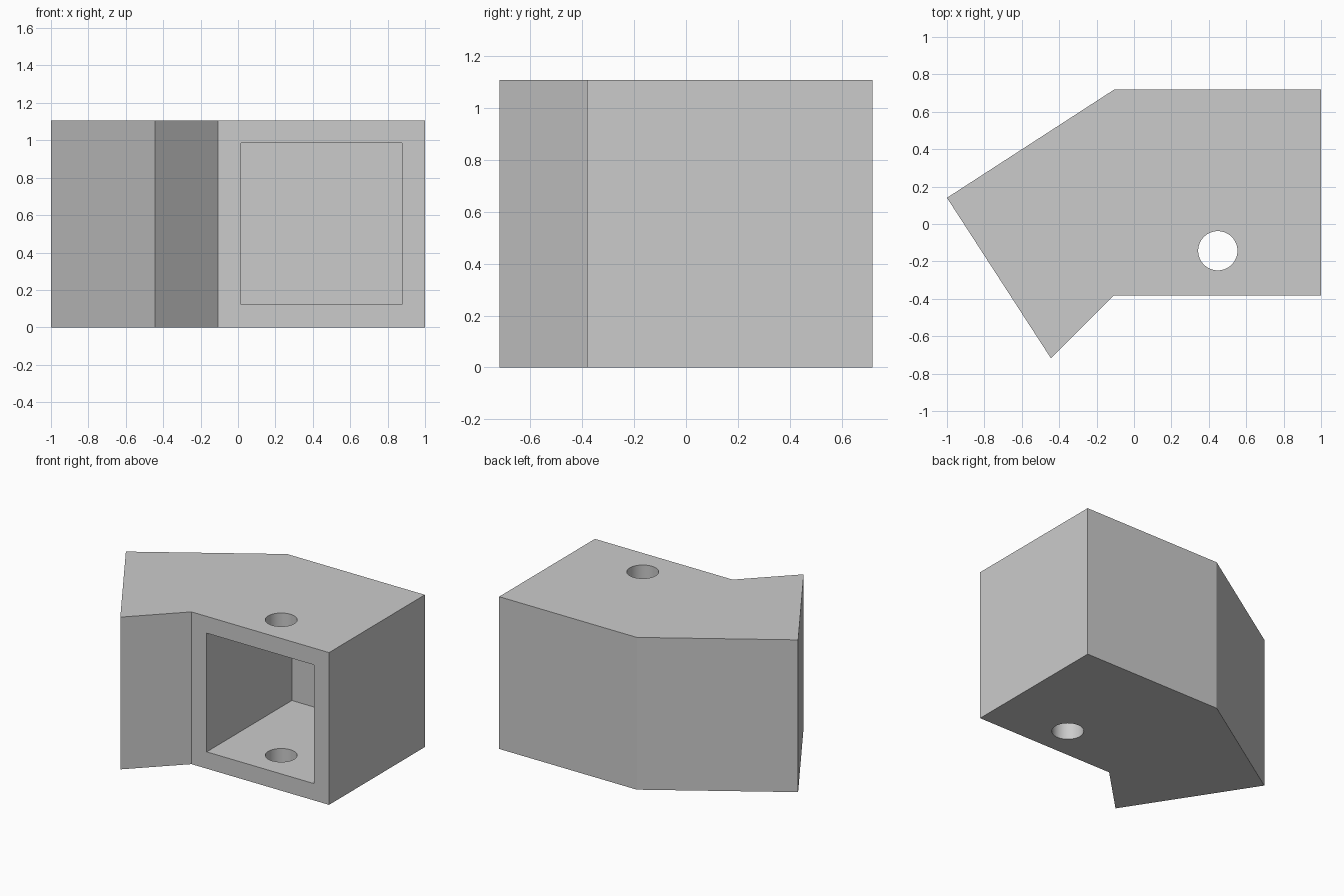
import bpy
import bmesh
import math

default_cube = bpy.data.objects.get("Cube")
if default_cube:
    bpy.data.objects.remove(default_cube, do_unlink=True)

HEIGHT = 1.107
FRONT_Y, BACK_Y = -0.382, 0.718
WALL = 0.122

# Single plain grey
grey = bpy.data.materials.new("light grey")
colour = (0.6, 0.6, 0.6, 1)
grey.diffuse_color = colour
grey.use_nodes = True
grey.node_tree.nodes["Principled BSDF"].inputs["Base Color"].default_value = colour


def prism(name, outline, bottom, top):
    """Extrude an outline in the xy plane between two heights."""
    bm = bmesh.new()
    base = bm.faces.new([bm.verts.new((x, y, bottom)) for x, y in outline])
    extruded = bmesh.ops.extrude_face_region(bm, geom=[base])["geom"]
    for v in extruded:
        if isinstance(v, bmesh.types.BMVert):
            v.co.z = top
    bmesh.ops.recalc_face_normals(bm, faces=bm.faces)
    mesh = bpy.data.meshes.new(name)
    bm.to_mesh(mesh)
    bm.free()
    mesh.materials.append(grey)
    obj = bpy.data.objects.new(name, mesh)
    bpy.context.collection.objects.link(obj)
    return obj


def cut(target, cutter):
    """Subtract the cutter from the target, then discard it."""
    cutter.hide_render = True
    mod = target.modifiers.new("cut", 'BOOLEAN')
    mod.operation = 'DIFFERENCE'
    mod.solver = 'EXACT'
    mod.object = cutter
    bpy.ops.object.modifier_apply(modifier=mod.name)
    bpy.data.objects.remove(cutter, do_unlink=True)


# Bent block: a square half joined to an angled half
block = prism("angled_block", [
    (-1, 0.14), (-0.444, -0.718), (-0.107, FRONT_Y),
    (1, FRONT_Y), (1, BACK_Y), (-0.107, BACK_Y)], 0, HEIGHT)
bpy.context.view_layer.objects.active = block
block.select_set(True)

# Square pocket open to the front
left, right = 0.016, 1 - WALL
pocket = prism("pocket_cutter", [
    (left, FRONT_Y - 0.2), (right, FRONT_Y - 0.2),
    (right, BACK_Y - WALL), (left, BACK_Y - WALL)], WALL, HEIGHT - WALL)
cut(block, pocket)

# Round hole through the top and bottom walls
SIDES = 64
angles = [math.tau * i / SIDES for i in range(SIDES)]
hole = prism("hole_cutter", [
    (0.448 + 0.105 * math.cos(a), -0.143 + 0.105 * math.sin(a)) for a in angles],
    -0.2, HEIGHT + 0.2)
cut(block, hole)

bpy.ops.object.shade_smooth_by_angle(angle=math.radians(20))
